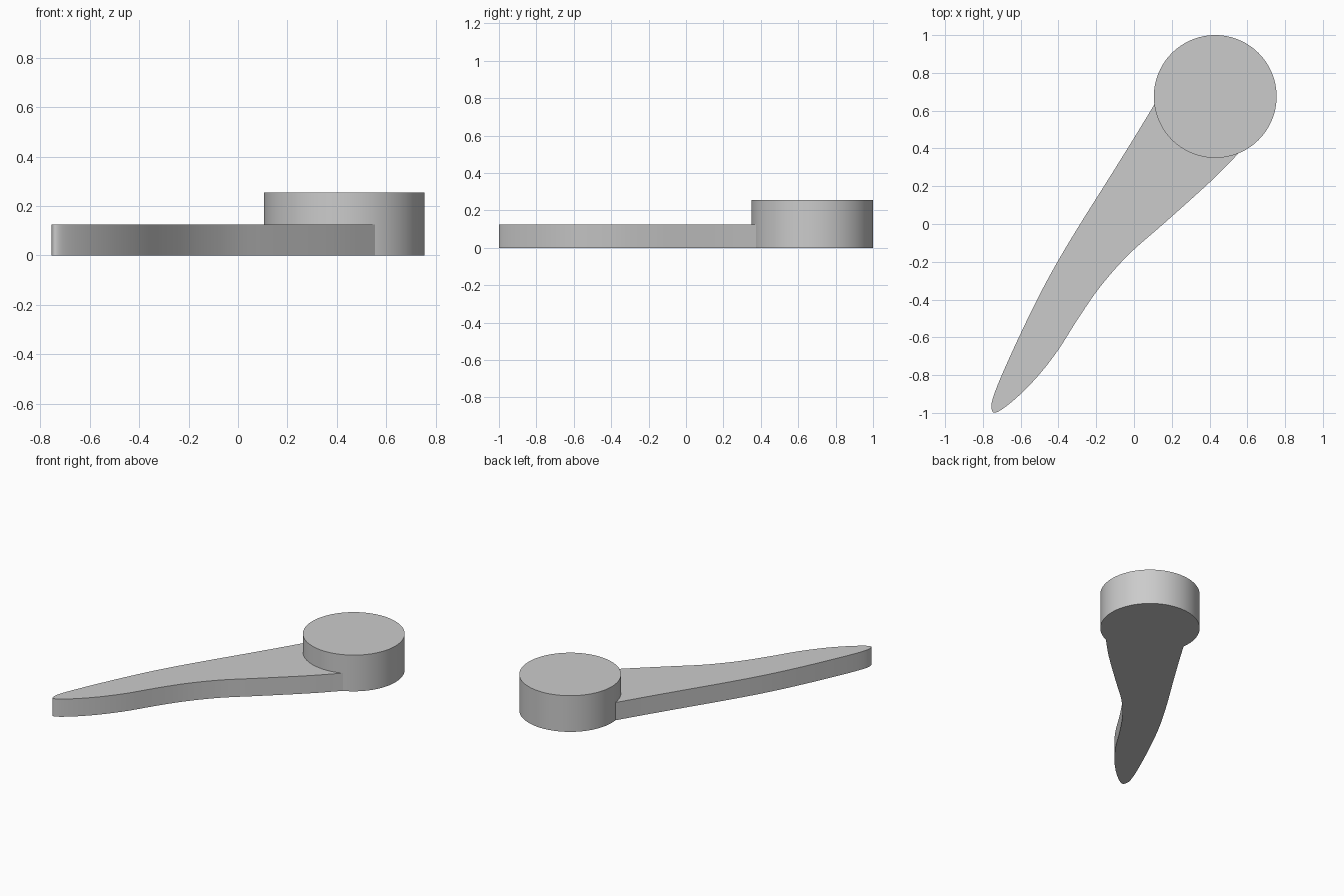
import bpy
import bmesh
import math
from mathutils import Vector

cube = bpy.data.objects.get("Cube")
if cube:
    bpy.data.objects.remove(cube, do_unlink=True)

HUB = Vector((0.43, 0.675))
RADIUS = 0.325
STEPS = 96

grey = bpy.data.materials.new("light_grey")
grey.use_nodes = True
colour = (0.6, 0.6, 0.6, 1)
grey.diffuse_color = colour
grey.node_tree.nodes["Principled BSDF"].inputs["Base Color"].default_value = colour


def hub_point(i):
    a = 2 * math.pi * i / STEPS
    return HUB + RADIUS * Vector((math.cos(a), math.sin(a)))


def smooth_path(points, n=5):
    """Catmull-Rom curve through the points."""
    p = [2 * points[0] - points[1]] + points + [2 * points[-1] - points[-2]]
    out = []
    for a, b, c, d in zip(p, p[1:], p[2:], p[3:]):
        for k in range(n):
            t = k / n
            out.append(0.5 * (2 * b + (c - a) * t + (2 * a - 5 * b + 4 * c - d) * t ** 2
                              + (3 * b - a - 3 * c + d) * t ** 3))
    return out + [points[-1]]


def slab(name, outline, height):
    """Extrude a closed outline from the ground up."""
    bm = bmesh.new()
    face = bm.faces.new([bm.verts.new((p.x, p.y, 0)) for p in outline])
    ext = bmesh.ops.extrude_face_region(bm, geom=[face], use_keep_orig=True)
    top = [v for v in ext["geom"] if isinstance(v, bmesh.types.BMVert)]
    bmesh.ops.translate(bm, verts=top, vec=(0, 0, height))
    bmesh.ops.recalc_face_normals(bm, faces=bm.faces)
    mesh = bpy.data.meshes.new(name)
    bm.to_mesh(mesh)
    bm.free()
    mesh.materials.append(grey)
    obj = bpy.data.objects.new(name, mesh)
    bpy.context.collection.objects.link(obj)
    bpy.ops.object.select_all(action="DESELECT")
    obj.select_set(True)
    bpy.context.view_layer.objects.active = obj
    bpy.ops.object.shade_smooth_by_angle(angle=math.radians(35))
    return obj


# Round hub
slab("hub", [hub_point(i) for i in range(STEPS)], 0.255)

# Curved lever, its wide end fitted to the hub's wall
FIRST, LAST = -46, -18
side = [(0, 0.455), (-0.14, 0.23), (-0.285, 0), (-0.405, -0.2), (-0.5, -0.375),
        (-0.605, -0.59), (-0.7, -0.8), (-0.745, -0.915), (-0.755, -0.97),
        (-0.74, -0.999), (-0.69, -0.975), (-0.6, -0.9), (-0.5, -0.795),
        (-0.4, -0.665), (-0.3, -0.507), (-0.2, -0.36), (-0.1, -0.238),
        (0, -0.135), (0.155, 0), (0.4, 0.22)]
path = [hub_point(FIRST)] + [Vector(p) for p in side] + [hub_point(LAST)]
arc = [hub_point(i) for i in range(LAST - 1, FIRST, -1)]
slab("lever", smooth_path(path) + arc, 0.125)
